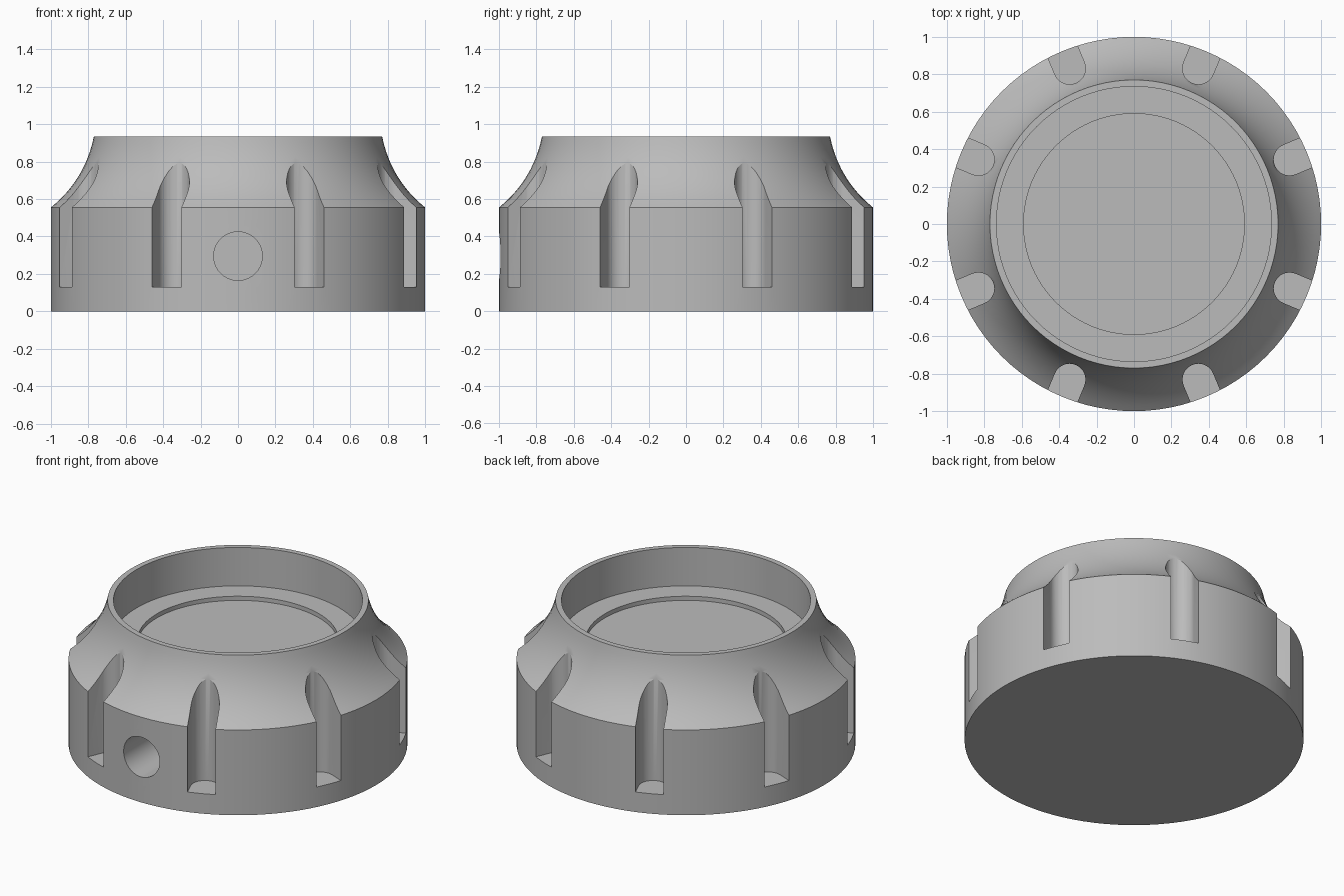
import bpy, bmesh, math
from mathutils import Matrix, Vector

SEGMENTS = 96
RIM, SHOULDER, TOP = 0.77, 0.555, 0.935

cube = bpy.data.objects.get("Cube")
if cube:
    bpy.data.objects.remove(cube)

grey = bpy.data.materials.new("satin_grey")
grey.use_nodes = True
colour = (0.5, 0.5, 0.5, 1)
grey.diffuse_color = colour
grey.node_tree.nodes["Principled BSDF"].inputs["Base Color"].default_value = colour


def add_object(name, bm):
    bmesh.ops.recalc_face_normals(bm, faces=bm.faces)
    mesh = bpy.data.meshes.new(name)
    bm.to_mesh(mesh)
    bm.free()
    mesh.materials.append(grey)
    obj = bpy.data.objects.new(name, mesh)
    bpy.context.collection.objects.link(obj)
    return obj


def lathe(bm, profile):
    """Revolve (radius, z) points and close both ends with flat discs."""
    rings = []
    for r, z in profile:
        angles = [math.tau * i / SEGMENTS for i in range(SEGMENTS)]
        rings.append([bm.verts.new((r * math.cos(a), r * math.sin(a), z)) for a in angles])
    for low, high in zip(rings, rings[1:]):
        for i in range(SEGMENTS):
            j = (i + 1) % SEGMENTS
            bm.faces.new((low[i], low[j], high[j], high[i]))
    bm.faces.new(rings[0])
    bm.faces.new(rings[-1])


def flare(steps=12, sag=0.04):
    """Concave curve from the shoulder up to the rim."""
    start, end = Vector((1, SHOULDER)), Vector((RIM, TOP))
    chord = end - start
    inward = Vector((-chord.y, chord.x)).normalized()
    for i in range(steps + 1):
        t = i / steps
        yield start + chord * t + inward * sag * 4 * t * (1 - t)


def slot(bm, angle):
    """Vertical grip groove with a round inner end."""
    radius, centre, bottom = 0.085, 0.9, 0.13
    outline = [(1.1, -radius)]
    for i in range(17):
        a = -math.pi / 2 - math.pi * i / 16
        outline.append((centre + radius * math.cos(a), radius * math.sin(a)))
    outline.append((1.1, radius))
    turn = Matrix.Rotation(angle, 3, "Z")
    face = bm.faces.new([bm.verts.new(turn @ Vector((x, y, bottom))) for x, y in outline])
    new = bmesh.ops.extrude_face_region(bm, geom=[face])["geom"]
    verts = [v for v in new if isinstance(v, bmesh.types.BMVert)]
    bmesh.ops.translate(bm, verts=verts, vec=(0, 0, 1))


# Knob body with a dished top and a shallow central recess
body = bmesh.new()
lathe(body, [(1, 0), *flare(), (0.735, TOP), (0.735, 0.685),
             (0.59, 0.685), (0.59, 0.658)])
knob = add_object("knob_body", body)

# Grip grooves and the front set-screw hole
cuts = bmesh.new()
for k in range(8):
    slot(cuts, math.radians(22.5 + 45 * k))
place = Matrix.Translation((0, -0.8, 0.295)) @ Matrix.Rotation(math.pi / 2, 4, "X")
bmesh.ops.create_cone(cuts, cap_ends=True, segments=40, radius1=0.13,
                      radius2=0.13, depth=0.6, matrix=place)
cutter = add_object("groove_cutter", cuts)
cutter.hide_render = True

cut = knob.modifiers.new("grooves", "BOOLEAN")
cut.operation = "DIFFERENCE"
cut.solver = "EXACT"
cut.object = cutter

bpy.ops.object.select_all(action="DESELECT")
knob.select_set(True)
bpy.context.view_layer.objects.active = knob
bpy.ops.object.modifier_apply(modifier=cut.name)
bpy.data.objects.remove(cutter)
bpy.ops.object.shade_smooth_by_angle(angle=math.radians(25))
